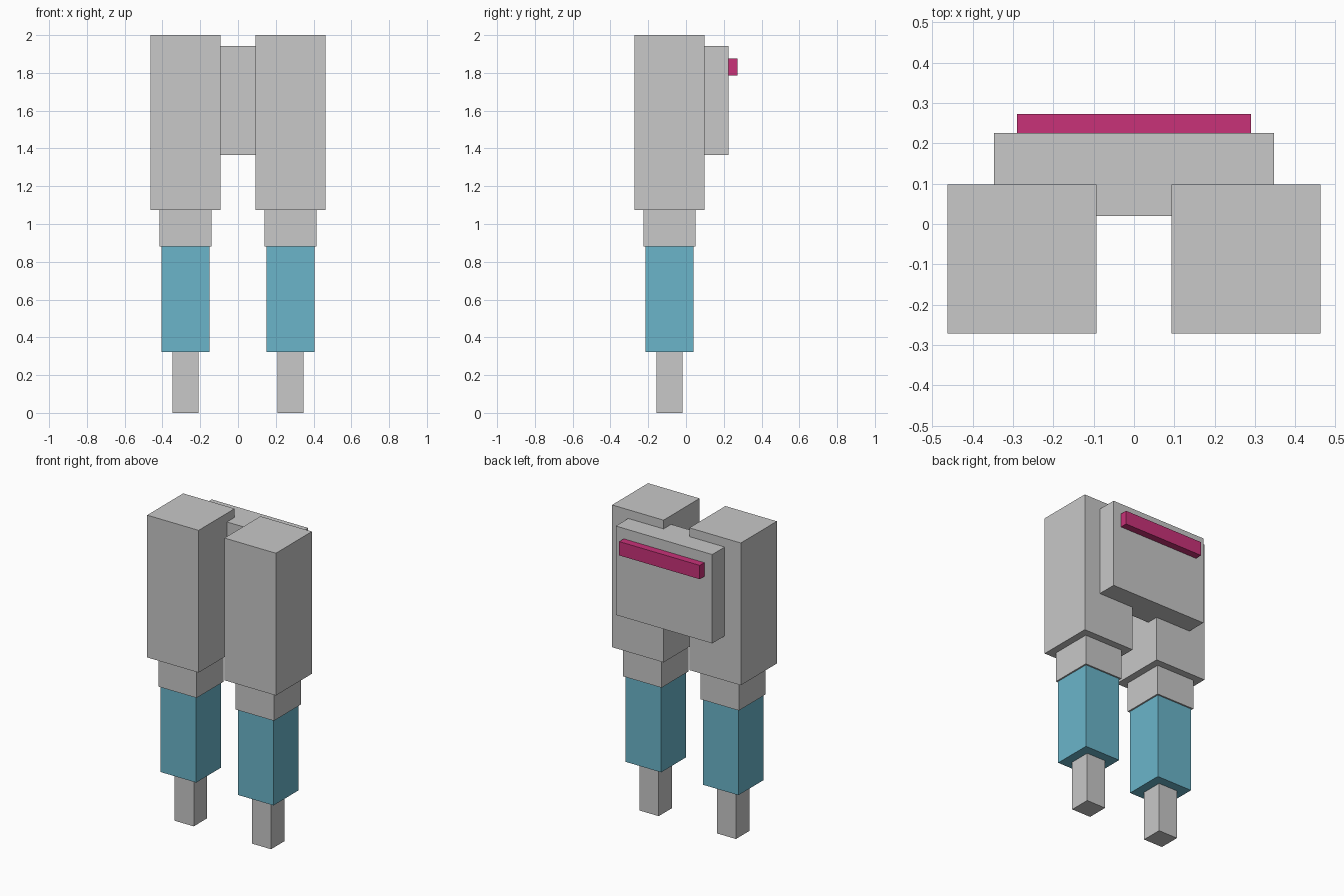
import bpy

default = bpy.data.objects.get("Cube")
if default:
    bpy.data.objects.remove(default, do_unlink=True)


def make_material(name, rgb):
    mat = bpy.data.materials.new(name)
    mat.use_nodes = True
    color = (*rgb, 1.0)
    mat.diffuse_color = color
    mat.node_tree.nodes["Principled BSDF"].inputs["Base Color"].default_value = color
    return mat


def box(name, x, y, z, mat):
    """Box spanning the given (low, high) range on each axis."""
    spans = (x, y, z)
    bpy.ops.mesh.primitive_cube_add(size=1, location=[(a + b) / 2 for a, b in spans])
    obj = bpy.context.object
    obj.name = name
    obj.scale = [b - a for a, b in spans]
    bpy.ops.object.transform_apply(location=False, rotation=False, scale=True)
    obj.data.materials.append(mat)
    return obj


grey = make_material("light grey", (0.58, 0.58, 0.58))
blue = make_material("sky blue", (0.145, 0.46, 0.59))
pink = make_material("magenta", (0.58, 0.032, 0.19))

# Stacked square sections of each column: name, half width, bottom, top, material
sections = [
    ("nozzle", 0.069, 0.0, 0.323, grey),
    ("band", 0.128, 0.323, 0.88, blue),
    ("collar", 0.138, 0.88, 1.075, grey),
    ("tank", 0.185, 1.075, 2.0, grey),
]
column_x, column_y = 0.278, -0.087

for side, sign in (("left", 1), ("right", -1)):
    cx = sign * column_x
    for part, half, bottom, top, mat in sections:
        box(f"{side}_{part}", (cx - half, cx + half),
            (column_y - half, column_y + half), (bottom, top), mat)

# Back plate joining the two columns, with its raised stripe
box("back_plate", (-0.347, 0.347), (0.02, 0.226), (1.365, 1.943), grey)
box("back_stripe", (-0.29, 0.29), (0.226, 0.273), (1.785, 1.875), pink)
